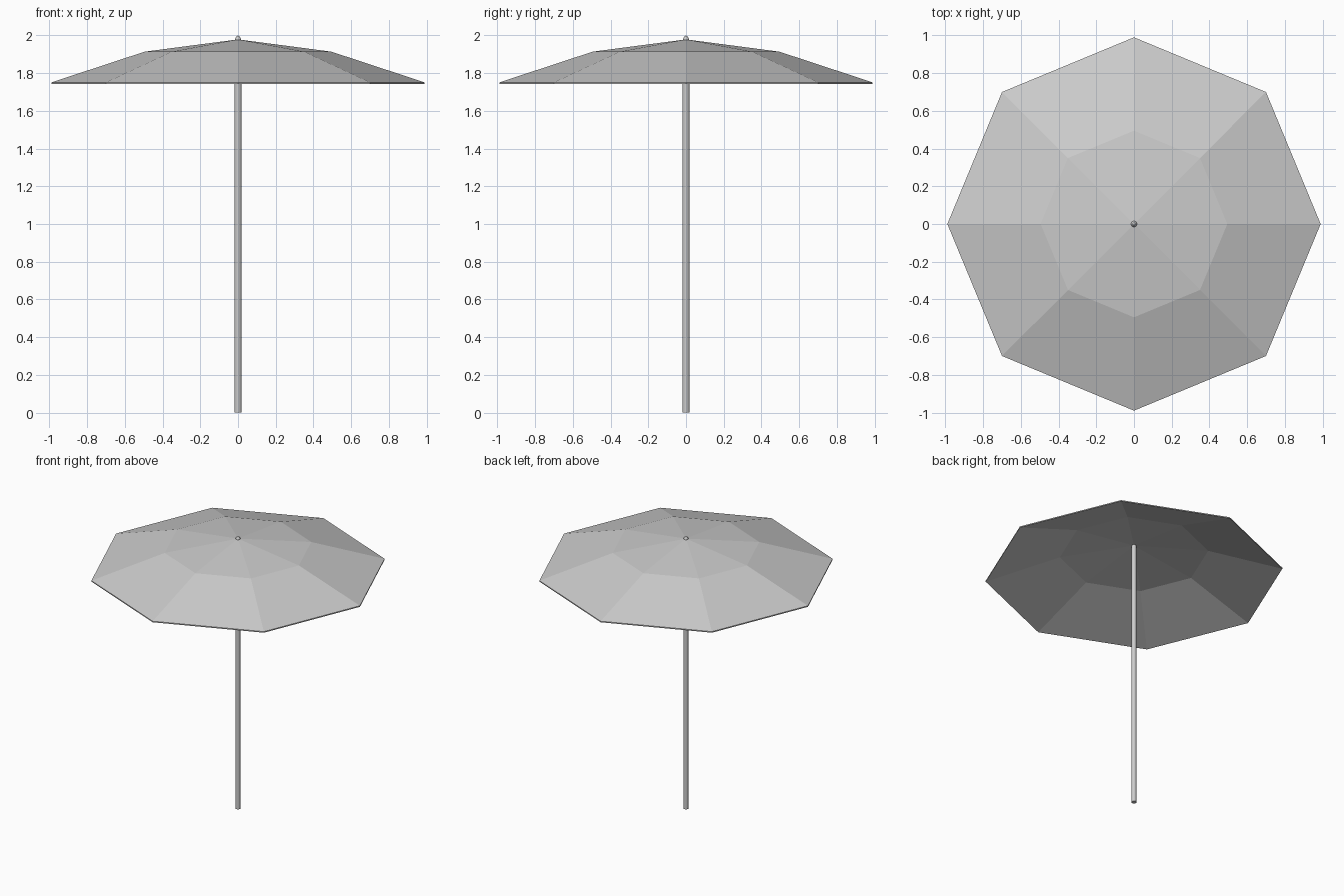
import bpy, bmesh
from math import cos, sin, tau

if "Cube" in bpy.data.objects:
    bpy.data.objects.remove(bpy.data.objects["Cube"])


def lathe(name, profile, sides):
    """Spin an (r, z) profile into a flat-faced solid; r = 0 makes a single tip."""
    bm = bmesh.new()
    rings = []
    for r, z in profile:
        if r == 0:
            rings.append([bm.verts.new((0, 0, z))] * sides)
        else:
            rings.append([bm.verts.new((r * cos(tau * i / sides), r * sin(tau * i / sides), z))
                          for i in range(sides)])
    for a, b in zip(rings, rings[1:]):
        for i in range(sides):
            j = (i + 1) % sides
            bm.faces.new(list(dict.fromkeys((a[i], a[j], b[j], b[i]))))
    bmesh.ops.recalc_face_normals(bm, faces=bm.faces)
    mesh = bpy.data.meshes.new(name)
    bm.to_mesh(mesh)
    bm.free()
    obj = bpy.data.objects.new(name, mesh)
    bpy.context.collection.objects.link(obj)
    return obj


# Thin eight-sided canopy: underside, rim, then top
lathe("canopy", [(0, 1.971), (0.495, 1.906), (0.99, 1.743),
                 (0.99, 1.751), (0.495, 1.914), (0, 1.979)], 8)

# Straight pole up to the canopy underside
lathe("pole", [(0, 0), (0.0175, 0), (0.0175, 1.97), (0, 1.97)], 12)

# Small pointed finial on top
lathe("finial", [(0, 1.965), (0.016, 1.97), (0.016, 1.981), (0.009, 1.994), (0, 2.0)], 12)
